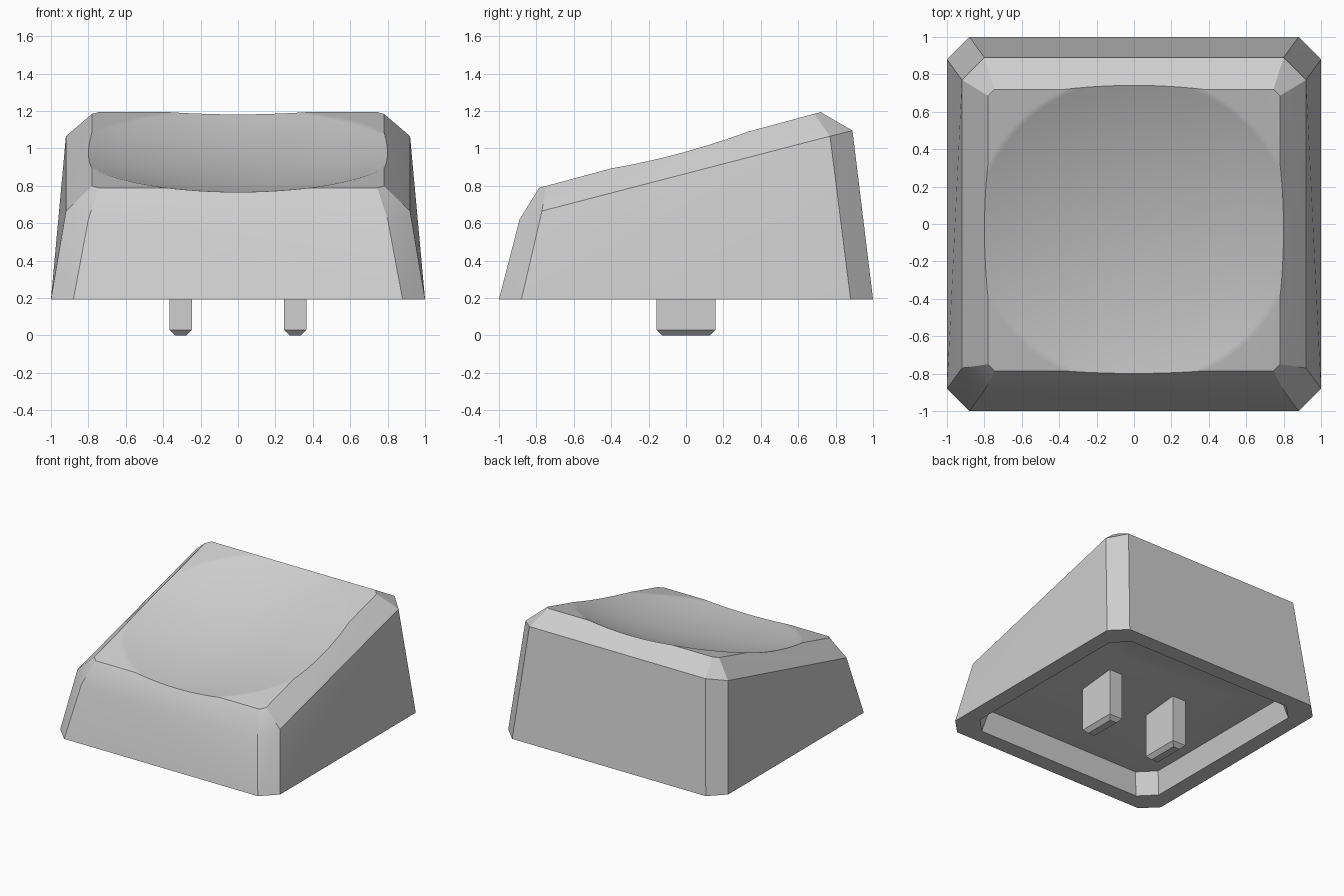
import bpy
import bmesh
import math
from mathutils import Matrix, Vector

cube = bpy.data.objects.get("Cube")
if cube:
    bpy.data.objects.remove(cube, do_unlink=True)

grey = bpy.data.materials.new("light grey plastic")
grey.use_nodes = True
colour = (0.62, 0.62, 0.62, 1)
grey.diffuse_color = colour
grey.node_tree.nodes["Principled BSDF"].inputs["Base Color"].default_value = colour


def make_object(name, bm):
    bmesh.ops.recalc_face_normals(bm, faces=bm.faces[:])
    mesh = bpy.data.meshes.new(name)
    bm.to_mesh(mesh)
    bm.free()
    mesh.materials.append(grey)
    obj = bpy.data.objects.new(name, mesh)
    bpy.context.collection.objects.link(obj)
    return obj


def loft(name, rings):
    """Join rings with triangles, mirrored left to right, and cap both ends."""
    bm = bmesh.new()
    loops = [[bm.verts.new(p) for p in ring] for ring in rings]
    for a, b in zip(loops, loops[1:]):
        count = len(a)
        for i in range(count):
            j = (i + 1) % count
            if i < count // 2:
                bm.faces.new((a[i], a[j], b[i]))
                bm.faces.new((a[j], b[j], b[i]))
            else:
                bm.faces.new((a[i], a[j], b[j]))
                bm.faces.new((a[i], b[j], b[i]))
    bm.faces.new(loops[0])
    bm.faces.new(loops[-1])
    return make_object(name, bm)


def octagon(wide, narrow, front, back, height, cut):
    """Chamfered rectangle, mirrored in x; height gives z at each y."""
    right = [(narrow, front), (wide, front + cut), (wide, back - cut), (narrow, back)]
    outline = right + [(-x, y) for x, y in reversed(right)]
    return [(x, y, height(y)) for x, y in outline]


def flat(z):
    return lambda y: z


SLOPE = 0.269
BASE = 0.193


def top_plane(y):
    return 1.0 + SLOPE * y


def shoulder_height(y):
    if y < 0:
        return 0.62 if y < -0.8 else 0.665
    return 1.095 if y > 0.8 else 1.065


def ceiling_plane(y):
    return 0.396 + 0.097 * y


# Cap shell: sloped top, shoulder, outer skirt, rim and hollow underside
cap = loft("key_cap", [
    octagon(0.78, 0.745, -0.785, 0.72, top_plane, 0.035),
    octagon(0.92, 0.80, -0.89, 0.89, shoulder_height, 0.12),
    octagon(1, 0.88, -1, 1, flat(BASE), 0.12),
    octagon(0.87, 0.75, -0.87, 0.87, flat(BASE), 0.12),
    octagon(0.83, 0.71, -0.83, 0.83, flat(0.367), 0.12),
    octagon(0.45, 0.40, -0.30, 0.40, ceiling_plane, 0.05),
])

# Shallow spherical dish scooped from the top
radius, rim_radius, dish_y = 3.3, 0.866, -0.035
normal = Vector((0, -SLOPE, 1)).normalized()
centre = Vector((0, dish_y, top_plane(dish_y)))
centre += normal * math.sqrt(radius ** 2 - rim_radius ** 2)
bm = bmesh.new()
bmesh.ops.create_uvsphere(
    bm, u_segments=96, v_segments=160, radius=radius,
    matrix=Matrix.Translation(centre) @ Matrix.Rotation(math.atan(SLOPE), 4, "X"))
cutter = make_object("dish_cutter", bm)
cutter.hide_render = True

scoop = cap.modifiers.new("dish", "BOOLEAN")
scoop.operation = "DIFFERENCE"
scoop.solver = "EXACT"
scoop.object = cutter
bpy.ops.object.select_all(action="DESELECT")
cap.select_set(True)
bpy.context.view_layer.objects.active = cap
bpy.ops.object.modifier_apply(modifier=scoop.name)
bpy.data.objects.remove(cutter, do_unlink=True)
bpy.ops.object.shade_smooth_by_angle(angle=math.radians(30))

# Keep the large walls looking flat beside the softened corners
soften = cap.modifiers.new("flat_walls", "WEIGHTED_NORMAL")
soften.keep_sharp = True


# Two chamfered mounting posts under the cap
def rectangle(cx, hx, hy, z):
    return [(cx + sx * hx, sy * hy, z)
            for sx, sy in ((-1, -1), (1, -1), (1, 1), (-1, 1))]


for name, side in (("left_post", 1), ("right_post", -1)):
    x = side * 0.307
    loft(name, [
        rectangle(x, 0.03, 0.127, 0),
        rectangle(x, 0.06, 0.157, 0.03),
        rectangle(x, 0.06, 0.157, 0.43),
    ])
